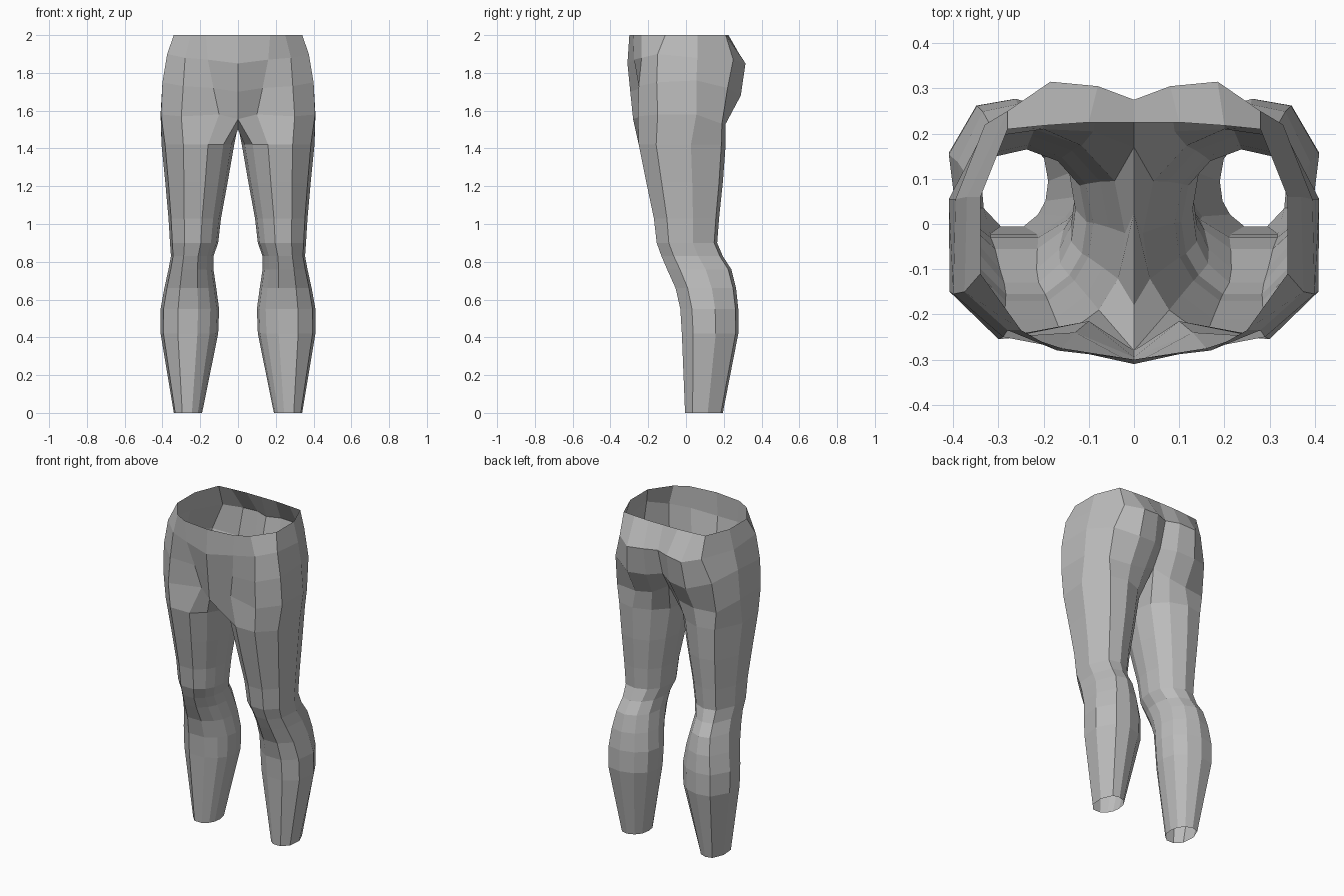
import bpy
import bmesh

# Remove the default cube
cube = bpy.data.objects.get("Cube")
if cube:
    bpy.data.objects.remove(cube, do_unlink=True)

# One plain grey for the whole surface
grey = bpy.data.materials.new("plain_grey")
grey.use_nodes = True
colour = (0.5, 0.5, 0.5, 1.0)
grey.diffuse_color = colour
grey.node_tree.nodes["Principled BSDF"].inputs["Base Color"].default_value = colour

# Hip loops, from the front centre round the outside to the back centre
waist = [(0, -.3, 2), (.17, -.28, 2), (.25, -.235, 2), (.34, -.11, 2), (.34, .06, 2),
         (.28, .21, 2), (.2, .218, 2), (.1, .225, 2), (0, .225, 2)]
hips = [(0, -.31, 1.85), (.16, -.275, 1.87), (.28, -.235, 1.88), (.375, -.15, 1.9),
        (.37, .06, 1.88), (.28, .25, 1.87), (.185, .315, 1.85), (.08, .305, 1.86),
        (0, .275, 1.86)]
seat = [(0, -.295, 1.7), (.13, -.24, 1.72), (.29, -.25, 1.73), (.4, -.155, 1.75),
        (.395, .055, 1.76), (.33, .22, 1.72), (.2, .29, 1.68), (.08, .28, 1.69),
        (0, .23, 1.7)]
# Top of the leg, closed along the centre by two crotch points
leg_top = [(0, -.28, 1.555), (.1, -.215, 1.58), (.3, -.255, 1.57), (.408, -.15, 1.58),
           (.41, .055, 1.58), (.34, .19, 1.53), (.2, .21, 1.53), (.09, .205, 1.55),
           (0, .17, 1.6)]
crotch = [(0, .025, 1.52), (0, -.18, 1.5)]

# Leg cross-section in a unit square: inner to outer, front to back
section = [(.15, .13), (.36, 0), (.7, 0), (.95, .2), (1, .6), (.8, .95),
           (.52, 1), (.25, .92), (.06, .75), (0, .5), (.04, .28)]

# Leg sizes: height, inner x, outer x, front y, back y
leg_sizes = [
    (1.42, .02, .405, -.25, .21),     # upper thigh
    (1.22, .055, .385, -.21, .195),   # thigh
    (1.03, .09, .368, -.17, .175),    # above knee
    (.9, .105, .36, -.155, .165),     # knee
    (.83, .13, .355, -.13, .195),
    (.76, .13, .368, -.1, .24),       # below knee
    (.66, .115, .39, -.055, .265),
    (.55, .1, .41, -.03, .277),       # calf
    (.42, .105, .41, -.022, .277),
    (0, .19, .34, -.005, .195),       # ankle
]


def leg_loop(z, inner, outer, front, back):
    """Fit the leg section to a box at one height."""
    return [(inner + u * (outer - inner), front + v * (back - front), z)
            for u, v in section]


def add_loop(bm, points):
    return [bm.verts.new(p) for p in points]


def bridge(bm, upper, lower, closed):
    """Join two loops with a band of quads."""
    count = len(lower)
    for i in range(count if closed else count - 1):
        j = (i + 1) % count
        bm.faces.new((upper[i], upper[j], lower[j], lower[i]))


bm = bmesh.new()

# Hips: open bands, completed by the mirror
loops = [add_loop(bm, points) for points in (waist, hips, seat, leg_top)]
for upper, lower in zip(loops, loops[1:]):
    bridge(bm, upper, lower, closed=False)

# Leg: closed tube, open at the ankle
previous = loops[-1] + add_loop(bm, crotch)
for size in leg_sizes:
    current = add_loop(bm, leg_loop(*size))
    bridge(bm, previous, current, closed=True)
    previous = current

# Turn every face outwards, judged by the outer thigh
bmesh.ops.recalc_face_normals(bm, faces=bm.faces)
outermost = max(bm.faces, key=lambda f: f.calc_center_median().x)
if outermost.normal.x < 0:
    bmesh.ops.reverse_faces(bm, faces=bm.faces)

mesh = bpy.data.meshes.new("hips_and_legs")
bm.to_mesh(mesh)
bm.free()
mesh.materials.append(grey)

body = bpy.data.objects.new("hips_and_legs", mesh)
bpy.context.collection.objects.link(body)
mirror = body.modifiers.new("other_side", "MIRROR")
mirror.use_clip = True
mirror.merge_threshold = 0.001
